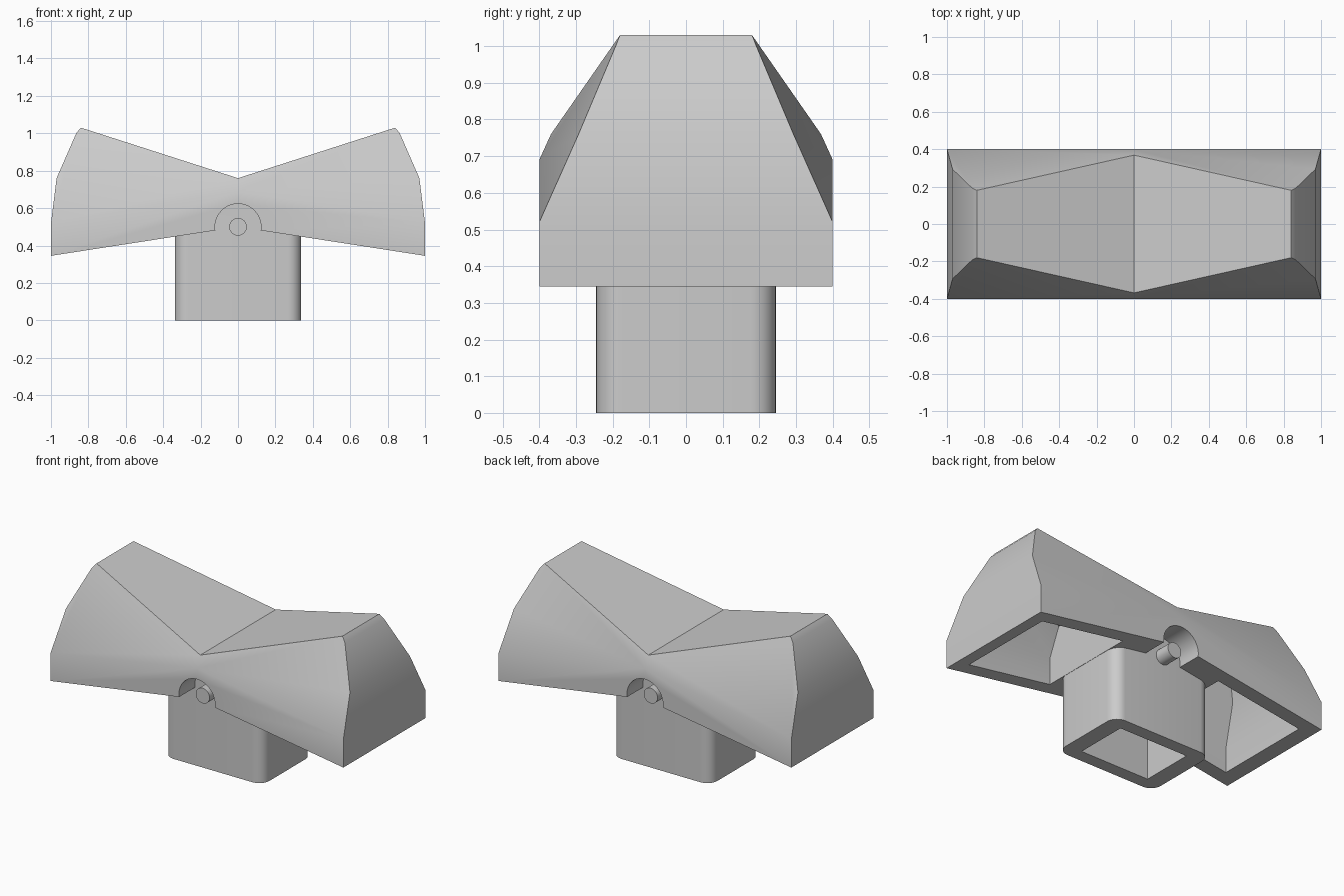
import bpy, bmesh
from math import radians
from mathutils import Matrix

if "Cube" in bpy.data.objects:
    bpy.data.objects.remove(bpy.data.objects["Cube"], do_unlink=True)

GREY = (0.6, 0.6, 0.6, 1.0)
grey = bpy.data.materials.new("plain_grey")
grey.use_nodes = True
grey.diffuse_color = GREY
grey.node_tree.nodes["Principled BSDF"].inputs["Base Color"].default_value = GREY


def make(name, bm):
    mesh = bpy.data.meshes.new(name)
    bmesh.ops.recalc_face_normals(bm, faces=bm.faces)
    bm.to_mesh(mesh)
    bm.free()
    ob = bpy.data.objects.new(name, mesh)
    bpy.context.collection.objects.link(ob)
    mesh.materials.append(grey)
    return ob


def bake(ob):
    # Replace the mesh with its modified version
    bpy.context.view_layer.update()
    graph = bpy.context.evaluated_depsgraph_get()
    mesh = bpy.data.meshes.new_from_object(ob.evaluated_get(graph))
    ob.modifiers.clear()
    ob.data = mesh


def cut(ob, cutter):
    mod = ob.modifiers.new("cut", "BOOLEAN")
    mod.operation = "DIFFERENCE"
    mod.solver = "EXACT"
    mod.object = cutter
    bake(ob)
    bpy.data.objects.remove(cutter, do_unlink=True)


def smooth(ob):
    bpy.ops.object.select_all(action="DESELECT")
    ob.select_set(True)
    bpy.context.view_layer.objects.active = ob
    bpy.ops.object.shade_smooth_by_angle(angle=radians(30))


def wing_hull(profile, half_width, shoulder):
    # Side profile whose width tapers above a sloping shoulder line
    bm = bmesh.new()
    for x, z in profile:
        y = half_width - max(0, 0.4555 * (z - shoulder + 0.17 * x))
        for side in (-1, 1):
            bm.verts.new((x, side * y, z))
    bmesh.ops.convex_hull(bm, input=bm.verts)
    bmesh.ops.dissolve_limit(bm, angle_limit=radians(3),
                             verts=bm.verts, edges=bm.edges)
    return bm


def rounded_block(name, x, y, z0, z1, radius):
    bm = bmesh.new()
    bmesh.ops.create_cube(bm, size=1)
    bmesh.ops.scale(bm, vec=(2 * x, 2 * y, z1 - z0), verts=bm.verts)
    bmesh.ops.translate(bm, vec=(0, 0, (z0 + z1) / 2), verts=bm.verts)
    if radius:
        upright = [e for e in bm.edges
                   if abs(e.verts[0].co.z - e.verts[1].co.z) > 0.01]
        bmesh.ops.bevel(bm, geom=upright, offset=radius, segments=8,
                        profile=0.5, affect="EDGES")
    return make(name, bm)


def cross_cylinder(name, radius, y0, y1, z):
    bm = bmesh.new()
    bmesh.ops.create_cone(bm, cap_ends=True, segments=40, radius1=radius,
                          radius2=radius, depth=abs(y1 - y0))
    bmesh.ops.rotate(bm, matrix=Matrix.Rotation(radians(90), 3, "X"),
                     verts=bm.verts)
    bmesh.ops.translate(bm, vec=(0, (y0 + y1) / 2, z), verts=bm.verts)
    return make(name, bm)


# Rocker: one wing, open at the middle, mirrored
outer = [(0, 0.5), (0, 0.69), (0, 0.76), (0.84, 1.03), (0.865, 1.0),
         (0.97, 0.76), (1, 0.52), (1, 0.345)]
bm = wing_hull(outer, 0.4, 0.69)
middle = [f for f in bm.faces if all(abs(v.co.x) < 1e-4 for v in f.verts)]
bmesh.ops.delete(bm, geom=middle, context="FACES")
rocker = make("rocker", bm)
mirror = rocker.modifiers.new("mirror", "MIRROR")
mirror.merge_threshold = 0.001
bake(rocker)

# Pockets hollowing each wing from below
inner = [(0.34, 0.2), (0.34, 0.61), (0.34, 0.78), (0.79, 0.92),
         (0.88, 0.74), (0.915, 0.51), (0.915, 0.2)]
for side in (1, -1):
    bm = wing_hull(inner, 0.31, 0.67)
    bmesh.ops.scale(bm, vec=(side, 1, 1), verts=bm.verts)
    cut(rocker, make("pocket_cutter", bm))

# Arched notches around the pivot
for side in (1, -1):
    cut(rocker, cross_cylinder("notch_cutter", 0.123, side * 0.24, side * 0.5, 0.5))
smooth(rocker)

# Hollow stem
stem = rounded_block("stem", 0.338, 0.245, 0, 0.56, 0.07)
cut(stem, rounded_block("stem_cutter", 0.235, 0.165, -0.1, 0.42, 0))
smooth(stem)

# Pivot pins, front and back
for label, side in (("front", -1), ("back", 1)):
    smooth(cross_cylinder(label + "_pivot_pin", 0.047, side * 0.2, side * 0.345, 0.5))
